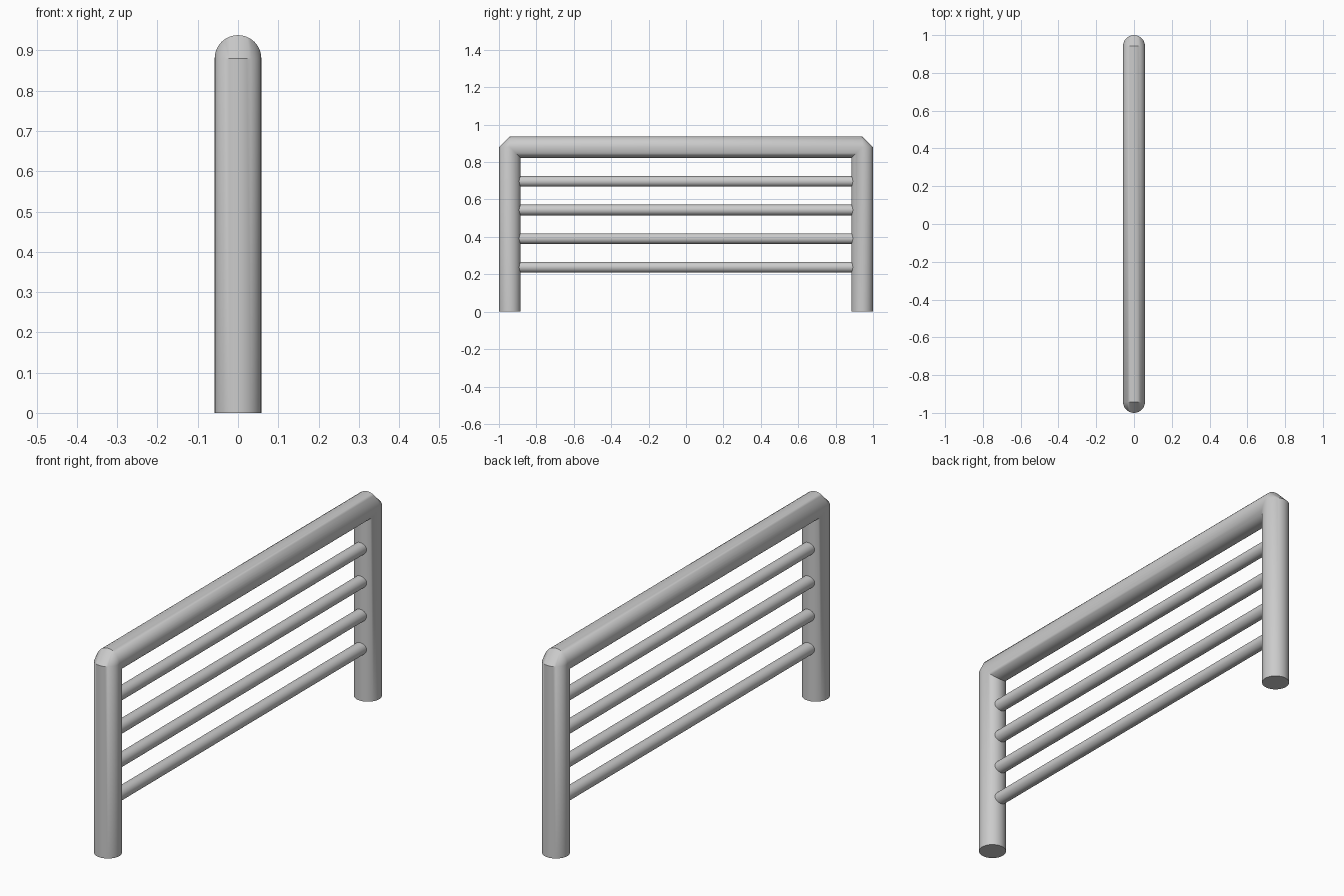
import bpy, bmesh
from math import sin, cos, pi, radians

if "Cube" in bpy.data.objects:
    bpy.data.objects.remove(bpy.data.objects["Cube"])

R = 0.058            # frame tube radius
Y = 1.0 - R          # post centre line
Z = 0.938 - R        # top rail centre line
BAR_R = 0.0285
SIDES = 32


def finish(bm, name):
    bmesh.ops.recalc_face_normals(bm, faces=bm.faces)
    me = bpy.data.meshes.new(name)
    bm.to_mesh(me)
    bm.free()
    ob = bpy.data.objects.new(name, me)
    bpy.context.collection.objects.link(ob)
    bpy.ops.object.select_all(action='DESELECT')
    ob.select_set(True)
    bpy.context.view_layer.objects.active = ob
    bpy.ops.object.shade_smooth_by_angle(angle=radians(40))


def loft(name, rings):
    bm = bmesh.new()
    vs = [[bm.verts.new(p) for p in ring] for ring in rings]
    for a, b in zip(vs, vs[1:]):
        for i in range(SIDES):
            j = (i + 1) % SIDES
            bm.faces.new((a[i], a[j], b[j], b[i]))
    bm.faces.new(vs[0])
    bm.faces.new(vs[-1])
    bmesh.ops.remove_doubles(bm, verts=bm.verts, dist=1e-5)
    finish(bm, name)


# Bent frame: mitred on the inside of each corner, chamfered on the outside
circle = [(R * sin(2 * pi * i / SIDES), R * cos(2 * pi * i / SIDES)) for i in range(SIDES)]
foot = [(x, Y + c, 0) for x, c in circle]
post_end = [(x, Y + c, Z + min(c, 0)) for x, c in circle]
rail_end = [(x, Y + min(c, 0), Z + c) for x, c in circle]
half = [foot, post_end, rail_end]
other = [[(x, -y, z) for x, y, z in ring] for ring in reversed(half)]
loft("frame", half + other)

# Horizontal bars between the posts
for n in range(4):
    z = 0.238 + 0.153 * n
    rings = [[(BAR_R * sin(2 * pi * i / SIDES), y, z + BAR_R * cos(2 * pi * i / SIDES))
              for i in range(SIDES)] for y in (-0.895, 0.895)]
    loft(f"bar_{n + 1}", rings)
